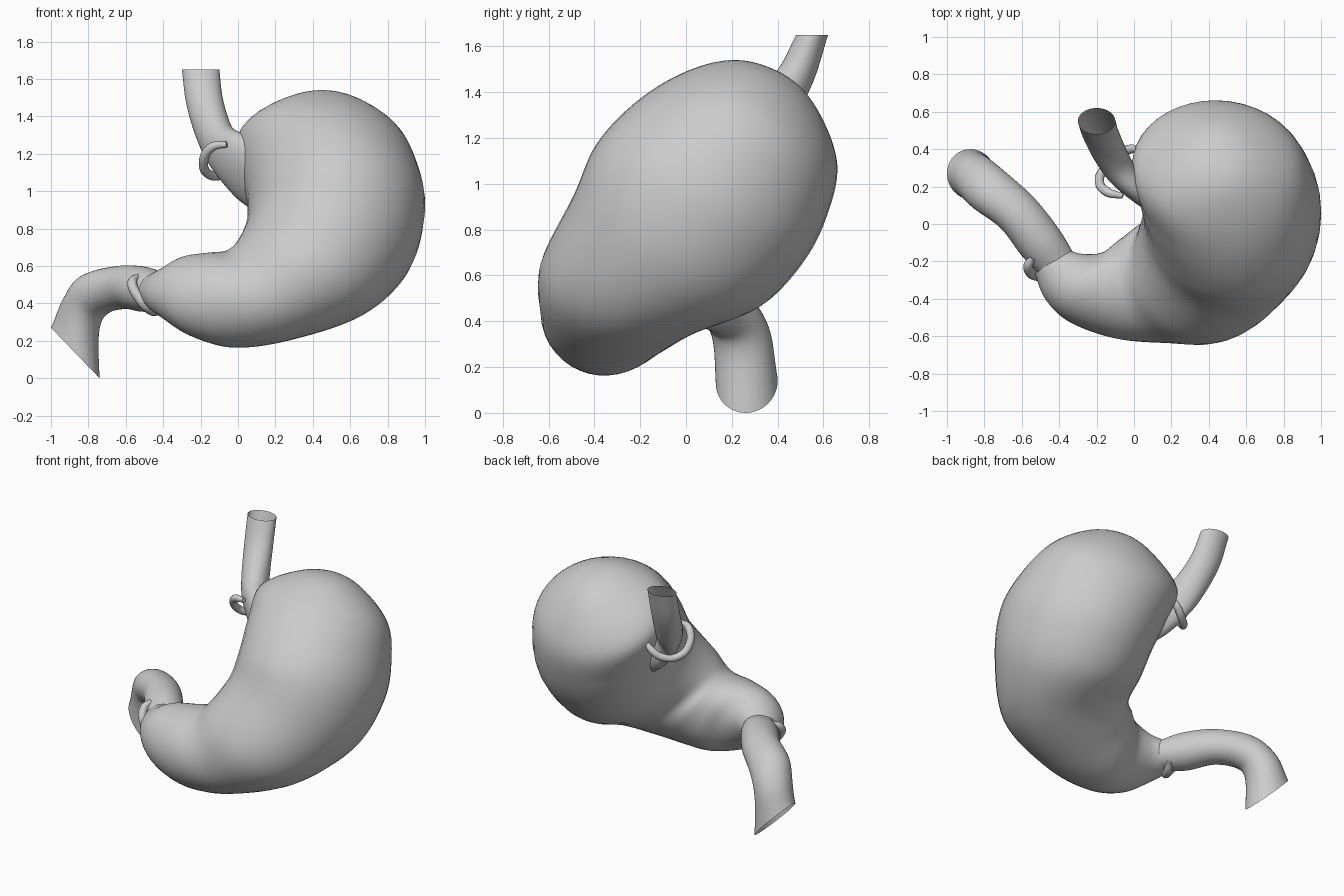
import bpy, math
from mathutils import Vector as V

if "Cube" in bpy.data.objects:
    bpy.data.objects.remove(bpy.data.objects["Cube"])


def section(inner, outer, depth):
    """Elliptical section: lesser-curve point, greater-curve point, depth half-axis."""
    i, o = V(inner), V(outer)
    return ((i + o) / 2, (o - i) / 2, V(depth))


def catmull(a, b, c, d, t):
    return 0.5 * (2 * b + (c - a) * t + (2 * a - 5 * b + 4 * c - d) * t * t
                  + (3 * b - a - 3 * c + d) * t ** 3)


def finish(name, mesh):
    ob = bpy.data.objects.new(name, mesh)
    bpy.context.collection.objects.link(ob)
    for p in mesh.polygons:
        p.use_smooth = True
    return ob


def loft(name, secs, steps=7, sides=40, round_start=False):
    """Smooth skin through elliptical sections, open at the ends."""
    first, second, last, prev = secs[0], secs[1], secs[-1], secs[-2]
    if round_start:      # mirrored section makes a rounded pole
        before = (second[0], -second[1], -second[2])
    else:
        before = tuple(2 * a - b for a, b in zip(first, second))
    after = tuple(2 * a - b for a, b in zip(last, prev))
    s = [before] + secs + [after]
    rings = []
    for k in range(1, len(s) - 2):
        for j in range(steps):
            rings.append([catmull(s[k-1][m], s[k][m], s[k+1][m], s[k+2][m], j / steps)
                          for m in range(3)])
    rings.append(last)
    verts, faces = [], []
    if round_start:
        rings = rings[1:]
    for c, u, v in rings:
        for q in range(sides):
            a = 2 * math.pi * q / sides
            verts.append(c + u * math.cos(a) + v * math.sin(a))
    for r in range(len(rings) - 1):
        for q in range(sides):
            n = (q + 1) % sides
            faces.append((r * sides + q, r * sides + n,
                          (r + 1) * sides + n, (r + 1) * sides + q))
    if round_start:
        verts.append(first[0])
        faces += [(len(verts) - 1, (q + 1) % sides, q) for q in range(sides)]
    me = bpy.data.meshes.new(name)
    me.from_pydata([tuple(p) for p in verts], [], faces)
    me.update()
    # orient the skin outward
    f = me.polygons[len(me.polygons) // 2]
    ring = min(len(rings) - 1, (len(me.polygons) // 2) // sides)
    if f.normal.dot(V(f.center) - rings[ring][0]) < 0:
        me.flip_normals()
    return finish(name, me)


def cord(name, pts, radius):
    """Round band following a short path, with tapered tips."""
    cu = bpy.data.curves.new(name, 'CURVE')
    cu.dimensions = '3D'
    cu.bevel_depth = radius
    cu.bevel_resolution = 4
    cu.use_fill_caps = True
    sp = cu.splines.new('BEZIER')
    sp.bezier_points.add(len(pts) - 1)
    for i, (bp, p) in enumerate(zip(sp.bezier_points, pts)):
        bp.co = p
        bp.handle_left_type = bp.handle_right_type = 'AUTO'
        bp.radius = 0.6 if i in (0, len(pts) - 1) else 1.0
    ob = bpy.data.objects.new(name, cu)
    bpy.context.collection.objects.link(ob)
    return ob


# Stomach: fundus, body, antrum, pylorus
pole = (0.43, 0.43, 1.475)
loft("stomach_body", [
    section(pole, pole, (0, 0, 0)),
    section((.22, .395, 1.425), (.64, .395, 1.445), (0, -.175, .105)),
    section((0, .33, 1.28), (.86, .33, 1.30), (0, -.33, .20)),
    section((.02, .20, 1.10), (.96, .20, 1.12), (0, -.415, .25)),
    section((.05, .08, .93), (1.0, .04, .90), (0, -.45, .26)),
    section((.04, -.02, .80), (.92, -.14, .62), (0, -.41, .24)),
    section((-.01, -.18, .71), (.68, -.35, .37), (0, -.36, .14)),
    section((-.07, -.22, .67), (.30, -.42, .22), (0, -.30, .08)),
    section((-.15, -.27, .665), (-.02, -.42, .17), (-.04, -.255, .06)),
    section((-.27, -.29, .65), (-.24, -.38, .22), (-.10, -.18, .03)),
    section((-.37, -.27, .60), (-.38, -.29, .32), (-.10, -.12, 0)),
    section((-.44, -.20, .56), (-.45, -.20, .375), (-.085, -.065, 0)),
], round_start=True)

# Duodenum with oblique open end
loft("duodenum", [
    section((-.40, -.23, .55), (-.40, -.23, .37), (-.085, -.06, 0)),
    section((-.50, -.10, .595), (-.50, -.10, .355), (-.10, -.07, 0)),
    section((-.64, .06, .60), (-.60, .05, .37), (-.09, -.08, 0)),
    section((-.82, .20, .55), (-.71, .15, .345), (-.08, -.10, 0)),
    section((-.93, .27, .42), (-.75, .21, .26), (-.045, -.12, 0)),
    section((-1.0, .27, .27), (-.74, .26, 0), (0, -.135, 0)),
])

# Esophagus flaring into the stomach
loft("esophagus", [
    section((-.30, .55, 1.65), (-.10, .55, 1.65), (0, -.07, 0)),
    section((-.275, .48, 1.46), (-.08, .48, 1.49), (0, -.075, .03)),
    section((-.215, .37, 1.27), (-.03, .36, 1.33), (0, -.085, .06)),
    section((-.14, .27, 1.15), (.03, .26, 1.27), (.02, -.10, .08)),
    section((-.01, .20, 1.00), (.14, .18, 1.22), (.04, -.14, .08)),
    section((.08, .15, .93), (.25, .14, 1.17), (.05, -.16, .08)),
])

# Sphincter bands
cord("cardiac_band", [(-.06, .15, 1.25), (-.14, .17, 1.235), (-.185, .23, 1.15),
                      (-.155, .30, 1.09), (-.08, .37, 1.09), (-.02, .40, 1.13),
                      (.03, .40, 1.18)], .025)
cord("pyloric_band", [(-.54, -.18, .545), (-.565, -.225, .51), (-.53, -.275, .43),
                      (-.48, -.26, .375), (-.44, -.19, .36), (-.40, -.13, .38)], .027)
